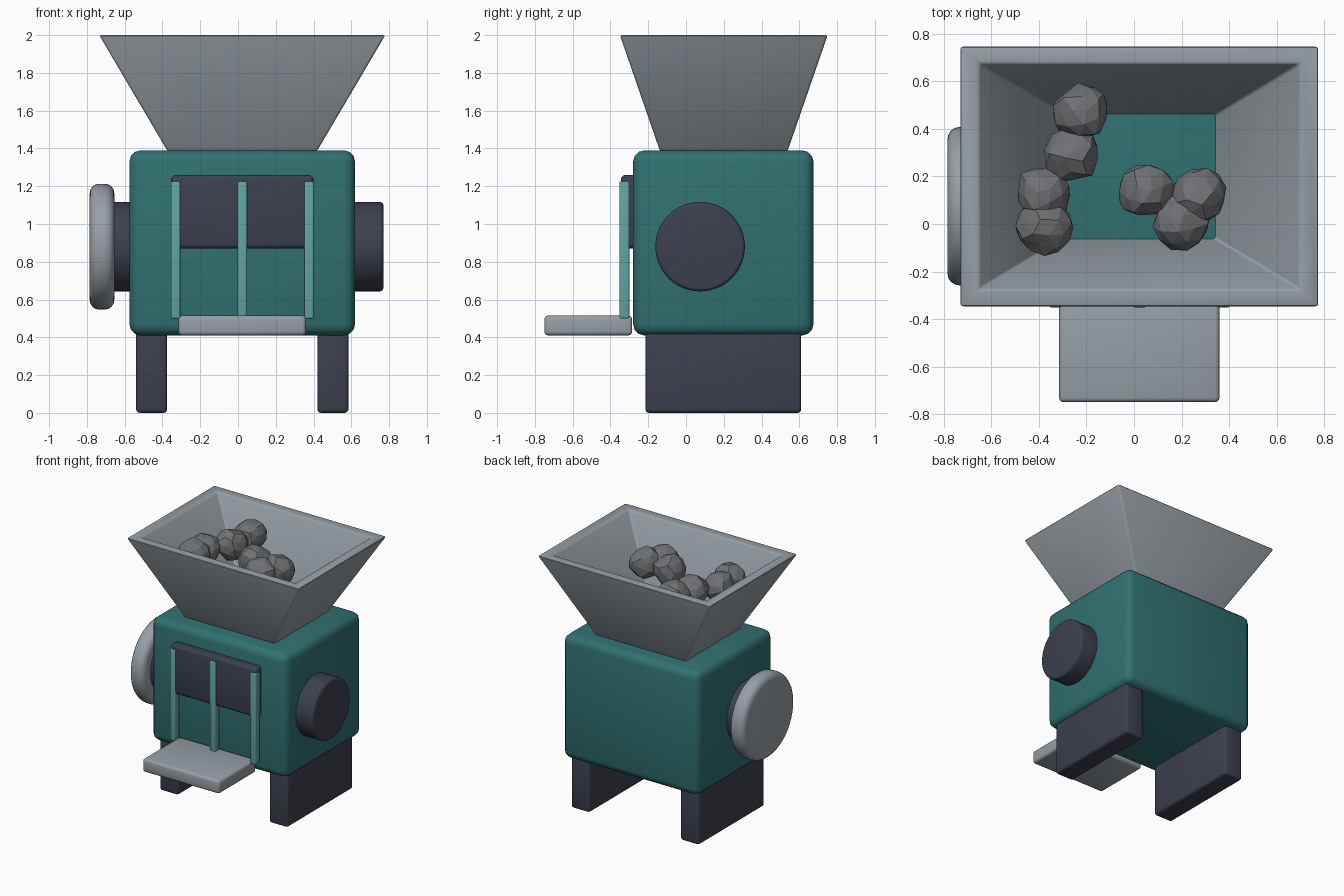
import bpy, bmesh, math, random
from mathutils import Vector

random.seed(4)
cube = bpy.data.objects.get("Cube")
if cube:
    bpy.data.objects.remove(cube, do_unlink=True)


def material(name, r, g, b):
    m = bpy.data.materials.new(name)
    m.use_nodes = True
    m.diffuse_color = (r, g, b, 1)
    m.node_tree.nodes["Principled BSDF"].inputs["Base Color"].default_value = (r, g, b, 1)
    return m


TEAL = material("teal paint", 0.03, 0.165, 0.165)
MINT = material("light teal paint", 0.12, 0.38, 0.36)
DARK = material("dark iron", 0.046, 0.052, 0.075)
STEEL = material("brushed steel", 0.31, 0.35, 0.38)
ROCK = material("grey ore", 0.16, 0.165, 0.175)


def finish(name, bm, mat, bevel=0, segments=3, smooth=True):
    bmesh.ops.recalc_face_normals(bm, faces=bm.faces)
    mesh = bpy.data.meshes.new(name)
    bm.to_mesh(mesh)
    bm.free()
    mesh.materials.append(mat)
    ob = bpy.data.objects.new(name, mesh)
    bpy.context.collection.objects.link(ob)
    bpy.ops.object.select_all(action='DESELECT')
    ob.select_set(True)
    bpy.context.view_layer.objects.active = ob
    if bevel:
        mod = ob.modifiers.new("Rounded edges", 'BEVEL')
        mod.width = bevel
        mod.segments = segments
        mod.limit_method = 'ANGLE'
        bpy.ops.object.modifier_apply(modifier=mod.name)
    if smooth:
        bpy.ops.object.shade_smooth_by_angle(angle=math.radians(35))
    return ob


def box(name, x, y, z, mat, bevel):
    bm = bmesh.new()
    bmesh.ops.create_cube(bm, size=1)
    for v in bm.verts:
        v.co = Vector([(a + b) / 2 + c * (b - a) for (a, b), c in zip((x, y, z), v.co)])
    return finish(name, bm, mat, bevel)


def disc(name, x0, x1, radius, mat, bevel):
    # cylinder along x, on the shared axle line
    bm = bmesh.new()
    bmesh.ops.create_cone(bm, cap_ends=True, segments=48, radius1=radius,
                          radius2=radius, depth=x1 - x0)
    for v in bm.verts:
        v.co = Vector(((x0 + x1) / 2 + v.co.z, 0.075 + v.co.x, 0.88 + v.co.y))
    return finish(name, bm, mat, bevel, 4)


CX = 0.0225  # centre of the machine body

# Body and two slab legs
box("body", (-0.575, 0.62), (-0.28, 0.675), (0.41, 1.39), TEAL, 0.06)
for side, s in (("left", 1), ("right", -1)):
    mid = CX + s * 0.48
    box(side + "_leg", (mid - 0.0825, mid + 0.0825), (-0.215, 0.61), (0, 0.45), DARK, 0.02)

# Axle hubs and flywheel
disc("left_hub", 0.58, 0.77, 0.237, DARK, 0.02)
disc("right_hub", -0.68, -0.54, 0.237, DARK, 0.01)
disc("flywheel", -0.785, -0.655, 0.333, STEEL, 0.05)

# Discharge opening, guard bars and tray
box("opening_panel", (-0.354, 0.399), (-0.345, -0.25), (0.87, 1.26), DARK, 0.025)
for label, dx in (("right", -0.353), ("middle", 0), ("left", 0.353)):
    mid = CX + dx
    box(label + "_guard_bar", (mid - 0.025, mid + 0.025), (-0.352, -0.3), (0.5, 1.225), MINT, 0.008)
box("discharge_tray", (-0.315, 0.36), (-0.75, -0.285), (0.41, 0.515), STEEL, 0.02)

# Hopper: rectangular funnel wall, open at top and bottom
bm = bmesh.new()
loops = []
for hx, hy, z in ((0.395, 0.3375, 1.385), (0.7575, 0.55, 2.0),
                  (0.675, 0.475, 2.0), (0.315, 0.26, 1.385)):
    loops.append([bm.verts.new((CX + sx * hx, 0.2 + sy * hy, z))
                  for sx, sy in ((-1, -1), (1, -1), (1, 1), (-1, 1))])
for a, b in zip(loops, loops[1:] + loops[:1]):
    for i in range(4):
        j = (i + 1) % 4
        bm.faces.new((a[i], a[j], b[j], b[i]))
finish("hopper", bm, STEEL, 0.012)

# Ore lumps resting in the hopper
spots = [(-0.22, 0.47, 1.85), (-0.26, 0.29, 1.83), (-0.38, 0.13, 1.83), (-0.38, -0.01, 1.84),
         (0.05, 0.14, 1.85), (0.27, 0.12, 1.84), (0.2, 0.01, 1.84)]
for n, spot in enumerate(spots):
    bm = bmesh.new()
    bmesh.ops.create_icosphere(bm, subdivisions=2, radius=0.12)
    turn = Vector((random.random(), random.random(), 1)).to_track_quat('Z', 'Y')
    for v in bm.verts:
        v.co = turn @ (v.co * random.uniform(0.88, 1.07)) + Vector(spot)
    finish("ore_lump_%d" % (n + 1), bm, ROCK, smooth=False)
